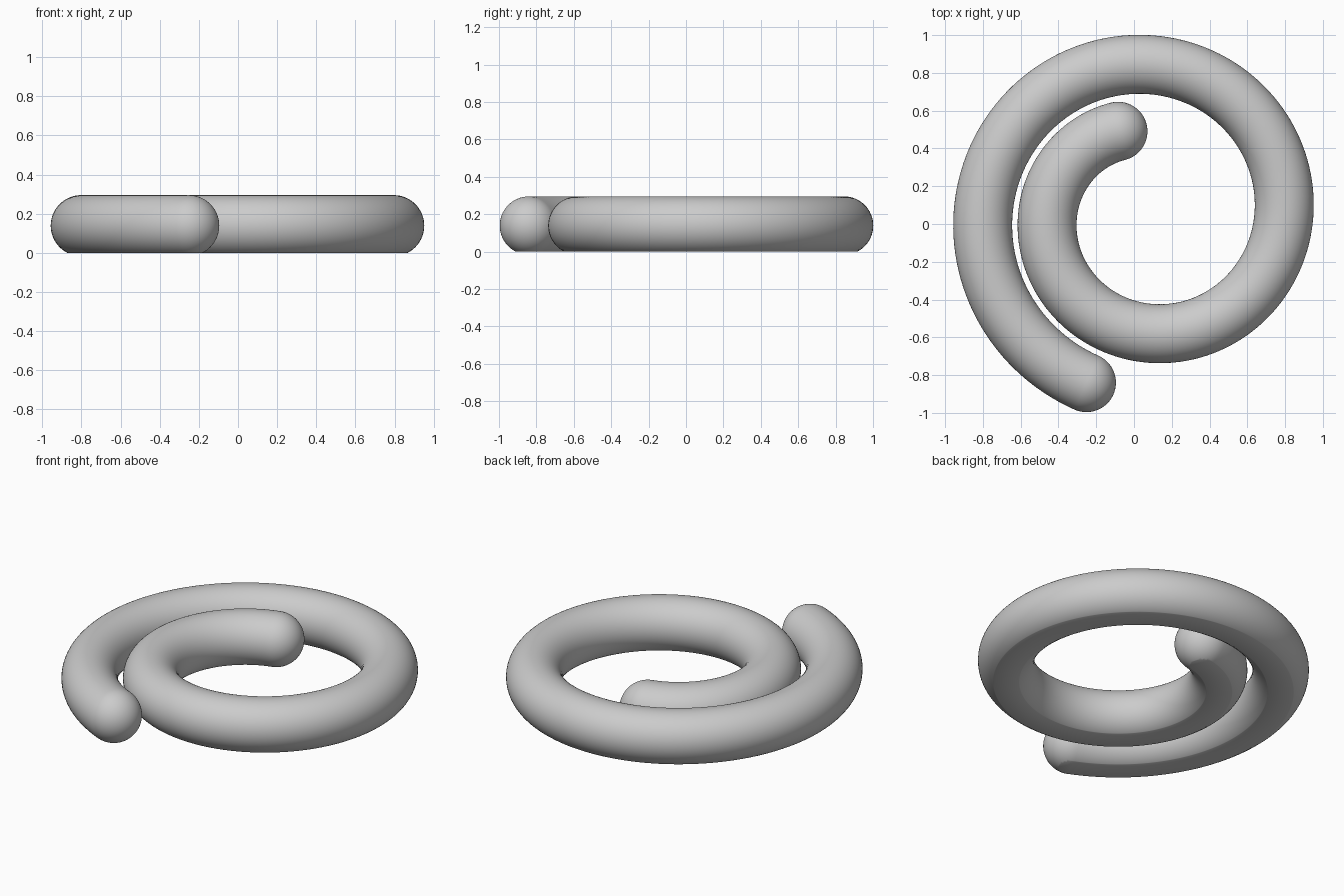
import bpy, bmesh
from math import sin, cos, pi
from mathutils import Vector

cube = bpy.data.objects.get("Cube")
if cube:
    bpy.data.objects.remove(cube, do_unlink=True)

TUBE = 0.156      # tube radius
HEIGHT = 0.139    # height of the tube axis above the cut base
HALF_SWEEP = 4.352
MEAN_R, GROWTH = 0.711, 0.0544
CENTRE = Vector((0.0825, 0.047, HEIGHT))
STEPS, SIDES, CAP_STEPS = 200, 64, 16


def axis_point(t):
    r = MEAN_R + GROWTH * t
    return CENTRE + Vector((r * cos(t), r * sin(t), 0))


def tangent(t):
    r = MEAN_R + GROWTH * t
    return Vector((GROWTH * cos(t) - r * sin(t), GROWTH * sin(t) + r * cos(t), 0)).normalized()


# Stations along the axis: (centre, tangent, radius), with round ends
stations = []
for i in range(1, CAP_STEPS):
    a = pi / 2 * i / CAP_STEPS
    d = tangent(-HALF_SWEEP)
    stations.append((axis_point(-HALF_SWEEP) - d * TUBE * cos(a), d, TUBE * sin(a)))
for i in range(STEPS + 1):
    t = HALF_SWEEP * (2 * i / STEPS - 1)
    stations.append((axis_point(t), tangent(t), TUBE))
for i in range(CAP_STEPS - 1, 0, -1):
    a = pi / 2 * i / CAP_STEPS
    d = tangent(HALF_SWEEP)
    stations.append((axis_point(HALF_SWEEP) + d * TUBE * cos(a), d, TUBE * sin(a)))

# Sweep the round section along the spiral
bm = bmesh.new()
rings = []
for centre, d, radius in stations:
    side = Vector((d.y, -d.x, 0))
    rings.append([bm.verts.new(centre + radius * (side * cos(2 * pi * k / SIDES)
                  + Vector((0, 0, sin(2 * pi * k / SIDES))))) for k in range(SIDES)])
for a, b in zip(rings, rings[1:]):
    for k in range(SIDES):
        n = (k + 1) % SIDES
        bm.faces.new((a[k], a[n], b[n], b[k]))

# Close both tips
for ring, t, sign in ((rings[0], -HALF_SWEEP, -1), (rings[-1], HALF_SWEEP, 1)):
    tip = bm.verts.new(axis_point(t) + sign * TUBE * tangent(t))
    for k in range(SIDES):
        bm.faces.new((ring[k], ring[(k + 1) % SIDES], tip))

# Slice the underside flat and fill it
cut = bmesh.ops.bisect_plane(bm, geom=bm.verts[:] + bm.edges[:] + bm.faces[:], dist=1e-6,
                             plane_co=(0, 0, 0), plane_no=(0, 0, 1), clear_inner=True)
rim = [e for e in cut["geom_cut"] if isinstance(e, bmesh.types.BMEdge)]
bmesh.ops.triangle_fill(bm, edges=rim, use_beauty=True, normal=(0, 0, -1))
bmesh.ops.recalc_face_normals(bm, faces=bm.faces)

mesh = bpy.data.meshes.new("spiral_tube")
bm.to_mesh(mesh)
bm.free()
spiral = bpy.data.objects.new("spiral_tube", mesh)
bpy.context.collection.objects.link(spiral)

# Plain grey
grey = bpy.data.materials.new("light_grey")
grey.use_nodes = True
colour = (0.6, 0.6, 0.6, 1)
grey.diffuse_color = colour
grey.node_tree.nodes["Principled BSDF"].inputs["Base Color"].default_value = colour
mesh.materials.append(grey)

bpy.context.view_layer.objects.active = spiral
spiral.select_set(True)
bpy.ops.object.shade_smooth_by_angle(angle=0.5)
